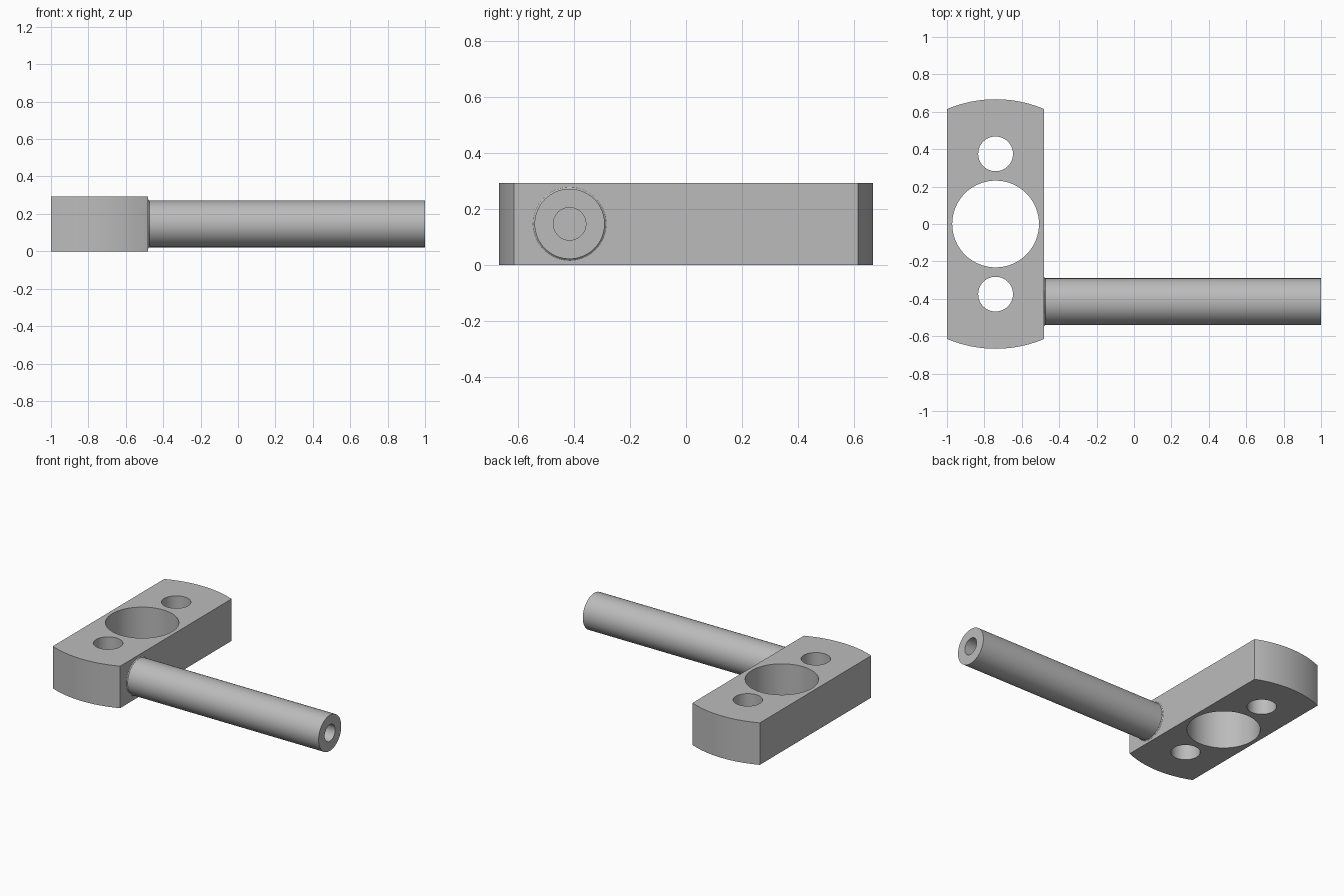
import bpy, bmesh, math
from mathutils import Matrix

if "Cube" in bpy.data.objects:
    bpy.data.objects.remove(bpy.data.objects["Cube"])

H = 0.293            # block height
CX = -0.74           # block centre in x
HALF_W = 0.26        # block half width
END_R = 0.667        # radius of the rounded block ends
ROD_Y, ROD_R, BORE_R = -0.415, 0.125, 0.058

grey = bpy.data.materials.new("machined_grey")
grey.diffuse_color = (0.5, 0.5, 0.5, 1)
grey.use_nodes = True
grey.node_tree.nodes["Principled BSDF"].inputs["Base Color"].default_value = grey.diffuse_color


def arc(cy, r, a0, a1, n):
    return [(CX + r * math.cos(a0 + (a1 - a0) * i / n),
             cy + r * math.sin(a0 + (a1 - a0) * i / n)) for i in range(n + 1)]


def finish(ob):
    ob.data.materials.clear()
    ob.data.materials.append(grey)
    bpy.ops.object.select_all(action='DESELECT')
    ob.select_set(True)
    bpy.context.view_layer.objects.active = ob
    bpy.ops.object.shade_smooth_by_angle(angle=math.radians(30))


# Block outline: straight sides, arced ends, three through holes
a = math.acos(HALF_W / END_R)
outline = arc(0, END_R, a, math.pi - a, 24) + arc(0, END_R, math.pi + a, 2 * math.pi - a, 24)
holes = [arc(y, r, 0, 2 * math.pi, 64)[:-1] for y, r in ((0, 0.232), (0.375, 0.093), (-0.375, 0.093))]
curve = bpy.data.curves.new("block", 'CURVE')
curve.dimensions = '2D'
curve.fill_mode = 'BOTH'
curve.extrude = H / 2
for pts in [outline] + holes:
    s = curve.splines.new('POLY')
    s.points.add(len(pts) - 1)
    for p, (x, y) in zip(s.points, pts):
        p.co = (x, y, 0, 1)
    s.use_cyclic_u = True
block = bpy.data.objects.new("block", curve)
block.location.z = H / 2
bpy.context.collection.objects.link(block)
bpy.context.view_layer.objects.active = block
block.select_set(True)
bpy.ops.object.convert(target='MESH')
block = bpy.context.view_layer.objects.active
bm = bmesh.new()
bm.from_mesh(block.data)
bmesh.ops.remove_doubles(bm, verts=bm.verts, dist=1e-5)
bmesh.ops.recalc_face_normals(bm, faces=bm.faces)
bm.to_mesh(block.data)
bm.free()
finish(block)

# Rod: profile (x, radius) turned about its axis, small root fillet, blind bore in the end
f = 0.006
profile = [(-0.48, ROD_R + f), (-0.478, ROD_R + f * 0.45), (-0.474, ROD_R), (1, ROD_R),
           (1, BORE_R), (0.5, BORE_R), (0.5, 0)]
bm = bmesh.new()
vs = [bm.verts.new((x, 0, r)) for x, r in profile]
es = [bm.edges.new(p) for p in zip(vs, vs[1:])]
bmesh.ops.spin(bm, geom=vs + es, cent=(0, 0, 0), axis=(1, 0, 0), angle=2 * math.pi, steps=64)
bmesh.ops.remove_doubles(bm, verts=bm.verts, dist=1e-5)
bmesh.ops.recalc_face_normals(bm, faces=bm.faces)
# Open root sits on the block: orient the outer wall outwards
wall = max(bm.faces, key=lambda q: q.calc_area())
c = wall.calc_center_median()
if wall.normal.y * c.y + wall.normal.z * c.z < 0:
    bmesh.ops.reverse_faces(bm, faces=bm.faces)
bmesh.ops.transform(bm, matrix=Matrix.Translation((0, ROD_Y, H / 2)), verts=bm.verts)
me = bpy.data.meshes.new("rod")
bm.to_mesh(me)
bm.free()
rod = bpy.data.objects.new("rod", me)
bpy.context.collection.objects.link(rod)
finish(rod)
